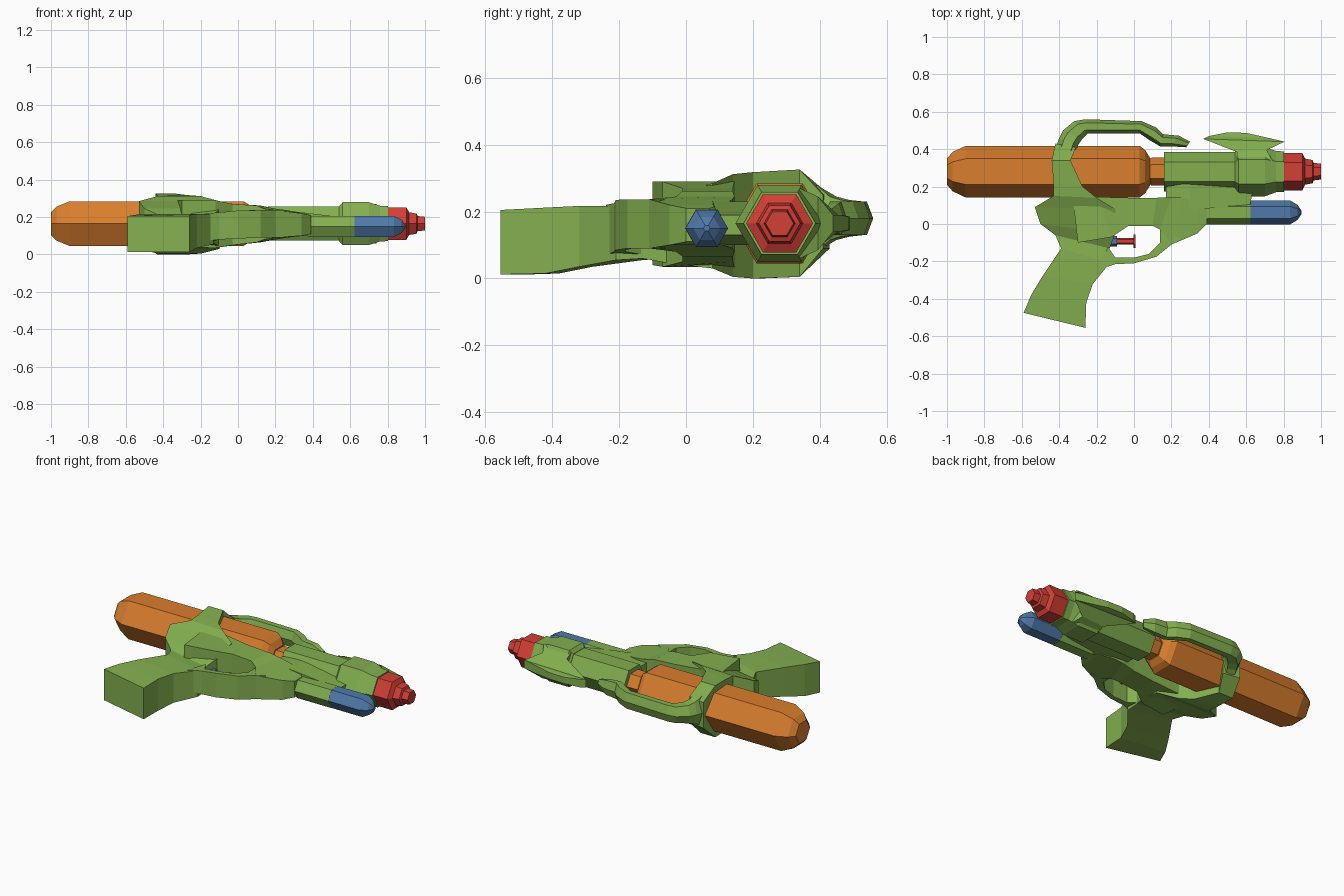
import bpy, bmesh, math


def material(name, rgb):
    m = bpy.data.materials.new(name)
    m.diffuse_color = (*rgb, 1)
    return m


GREEN = material("green plastic", (0.23, 0.43, 0.08))
ORANGE = material("orange plastic", (0.70, 0.21, 0.027))
RED = material("red plastic", (0.65, 0.05, 0.037))
BLUE = material("blue plastic", (0.08, 0.19, 0.40))


def loft(name, sections, mat):
    """Skin a row of equal-sized point loops and cap both ends."""
    bm = bmesh.new()
    loops = [[bm.verts.new(p) for p in s] for s in sections]
    n = len(loops[0])
    for a, b in zip(loops, loops[1:]):
        for i in range(n):
            j = (i + 1) % n
            bm.faces.new((a[i], a[j], b[j], b[i]))
    bm.faces.new(loops[0])
    bm.faces.new(loops[-1])
    bmesh.ops.recalc_face_normals(bm, faces=bm.faces)
    me = bpy.data.meshes.new(name)
    bm.to_mesh(me)
    bm.free()
    me.materials.append(mat)
    ob = bpy.data.objects.new(name, me)
    bpy.context.collection.objects.link(ob)
    return ob


def turned(name, profile, y, z, mat, sides=6):
    """Low-poly turned part along x; profile is (x, radius)."""
    ang = [2 * math.pi * i / sides for i in range(sides)]
    return loft(name, [[(x, y + r * math.cos(t), z + r * math.sin(t)) for t in ang]
                       for x, r in profile], mat)


def slab(name, rows, mat):
    """Rectangular sections; row is (x1, y1, x2, y2, z low, z high)."""
    return loft(name, [[(a, b, lo), (c, d, lo), (c, d, hi), (a, b, hi)]
                       for a, b, c, d, lo, hi in rows], mat)


def hex_strip(name, rows, z, mat):
    """Six-sided sections; row is (outer x, y, inner x, y, half depth)."""
    secs = []
    for a, b, c, d, h in rows:
        def at(t, dz):
            return (a + (c - a) * t, b + (d - b) * t, z + dz)
        secs.append([at(0, 0), at(.25, h), at(.75, h), at(1, 0), at(.75, -h), at(.25, -h)])
    return loft(name, secs, mat)


AXIS_Y, AXIS_Z = 0.28, 0.165

# Tank and its neck
turned("water_tank", [(-1, .07), (-.97, .105), (-.9, .138), (.03, .138), (.06, .115), (.085, .075)],
       AXIS_Y, AXIS_Z, ORANGE)
turned("tank_neck", [(.07, .06), (.095, .075), (.165, .075)], AXIS_Y, AXIS_Z, ORANGE)

# Grip, rear body and band around the tank
slab("grip_and_band", [
    (-.59, -.475, -.26, -.555, .012, .205),
    (-.55, -.38, -.255, -.42, .015, .212),
    (-.49, -.28, -.22, -.32, .035, .217),
    (-.39, -.13, -.13, -.21, .055, .217),
    (-.42, -.06, -.13, -.13, .06, .21),
    (-.50, .00, -.10, -.05, .045, .245),
    (-.53, .09, -.10, .08, .03, .285),
    (-.43, .15, -.20, .14, .005, .312),
    (-.43, .22, -.275, .20, .0, .318),
    (-.44, .34, -.34, .34, .005, .326),
    (-.42, .43, -.31, .41, .09, .25)], GREEN)

# Forward body beam
slab("body_beam", [
    (-.30, -.10, -.33, .16, .04, .29),
    (-.12, -.07, -.20, .145, .035, .29),
    (-.03, -.01, -.02, .14, .05, .27),
    (.10, -.01, .12, .14, .065, .262),
    (.14, -.03, .20, .145, .08, .245),
    (.20, -.11, .26, .14, .09, .237),
    (.34, -.05, .35, .11, .10, .22),
    (.39, 0, .39, .07, .11, .21)], GREEN)

# Trigger guard
slab("trigger_guard", [
    (-.18, -.24, -.14, -.12, .07, .22),
    (-.10, -.215, -.10, -.18, .08, .225),
    (0, -.21, 0, -.18, .085, .235),
    (.12, -.175, .08, -.16, .09, .237),
    (.20, -.11, .14, -.10, .09, .237),
    (.25, -.08, .14, -.02, .09, .237)], GREEN)

# Trigger
turned("trigger_spring_housing", [(-.14, .028), (-.09, .028)], -.092, .16, BLUE)
turned("trigger_stem", [(-.09, .017), (0, .017)], -.092, .16, RED)
turned("trigger_plate", [(-.002, .035), (.008, .035)], -.092, .16, RED)

# Top handle, springing from the band
hex_strip("top_handle", [
    (-.425, .39, -.31, .39, .10),
    (-.40, .46, -.30, .42, .065),
    (-.38, .50, -.28, .45, .055),
    (-.32, .55, -.25, .482, .05),
    (-.26, .56, -.24, .485, .05),
    (.04, .55, .03, .485, .05),
    (.12, .515, .08, .45, .05),
    (.155, .48, .14, .415, .05),
    (.24, .472, .20, .415, .045),
    (.30, .44, .28, .41, .025)], .18, GREEN)

# Barrel, shroud and nozzle
turned("barrel", [(.16, .105), (.80, .105)], AXIS_Y, AXIS_Z, GREEN)
turned("barrel_shroud", [(.54, .108), (.56, .132), (.70, .132), (.76, .11), (.803, .108)],
       AXIS_Y, AXIS_Z, GREEN)
turned("nozzle", [(.80, .10), (.90, .10), (.915, .07), (.955, .062), (.96, .047), (1, .042)],
       AXIS_Y, AXIS_Z, RED)

# Swept sight fin above the shroud
slab("sight_fin", [
    (.55, .34, .74, .34, .06, .27),
    (.55, .385, .71, .395, .085, .245),
    (.37, .455, .805, .44, .14, .19),
    (.40, .47, .72, .46, .14, .19),
    (.50, .49, .60, .487, .145, .185)], GREEN)

# Web joining barrel and pump tube
slab("barrel_web", [
    (.17, .10, .17, .20, .10, .23),
    (.30, .08, .30, .22, .10, .23),
    (.55, .09, .55, .22, .12, .20),
    (.62, .09, .64, .22, .13, .19)], GREEN)

# Pump tube and pump grip
turned("pump_tube", [(.34, .05), (.39, .065), (.622, .065)], .062, .15, GREEN)
turned("pump_grip", [(.62, .064), (.835, .064), (.875, .04), (.895, .01)], .062, .15, BLUE)
